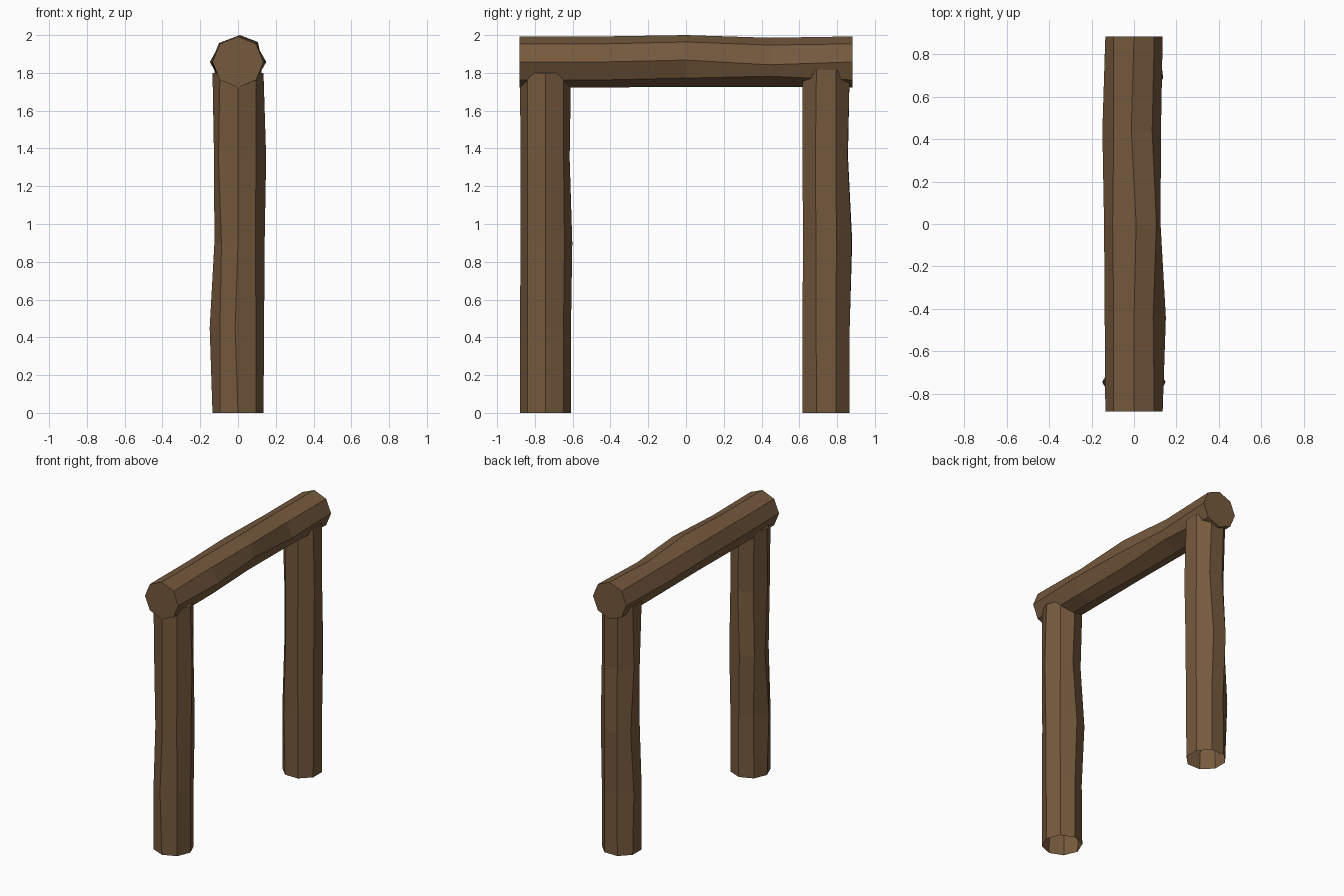
import bpy, bmesh, math
from mathutils import Matrix, Vector

if "Cube" in bpy.data.objects:
    bpy.data.objects.remove(bpy.data.objects["Cube"])

wood = bpy.data.materials.new("brown wood")
wood.diffuse_color = (0.178, 0.100, 0.047, 1)
wood.use_nodes = True
wood.node_tree.nodes["Principled BSDF"].inputs["Base Color"].default_value = wood.diffuse_color

# hand-hewn offsets (dx, dy) of the 8 corners on the three inner rings
HEWN = [
    [(.003, 0), (0, 0), (0, 0), (.005, 0), (-.015, 0), (0, 0), (-.015, 0), (0, 0)],
    [(.006, 0), (.005, .005), (-.01, .007), (-.01, .01), (.01, .01), (.008, .01), (0, .003), (-.004, 0)],
    [(.014, 0), (0, 0), (.013, -.007), (.01, -.006), (.008, -.015), (-.008, .02), (0, .003), (0, 0)],
]
R = 0.135


def log(name, length, matrix, cap_bottom):
    """Octagonal log along local z with five slightly uneven rings."""
    bm = bmesh.new()
    rings = []
    for i in range(5):
        ring = []
        for k in range(8):
            a = k * math.pi / 4
            dx, dy = HEWN[i - 1][k] if 0 < i < 4 else (0, 0)
            p = Vector((R * math.cos(a) + dx, R * math.sin(a) + dy, length * i / 4))
            ring.append(bm.verts.new(matrix @ p))
        rings.append(ring)
    for lo, hi in zip(rings, rings[1:]):
        for k in range(8):
            n = (k + 1) % 8
            bm.faces.new((lo[k], lo[n], hi[n], hi[k]))
    bm.faces.new(rings[-1])
    if cap_bottom:
        bm.faces.new(rings[0][::-1])
    me = bpy.data.meshes.new(name)
    bm.to_mesh(me)
    bm.free()
    me.materials.append(wood)
    ob = bpy.data.objects.new(name, me)
    bpy.context.collection.objects.link(ob)
    return ob


# two upright posts, open underneath
log("front_post", 1.80, Matrix.Translation((0, -0.744, 0)), False)
log("back_post", 1.815,
    Matrix.Translation((0, 0.742, 0)) @ Matrix.Rotation(math.radians(-22.5), 4, 'Z'), False)

# crossbeam: the same log laid along y
lay = Matrix(((-1, 0, 0, 0), (0, 0, 1, -0.882), (0, 1, 0, 1.858), (0, 0, 0, 1)))
log("crossbeam", 1.764, lay, True)
